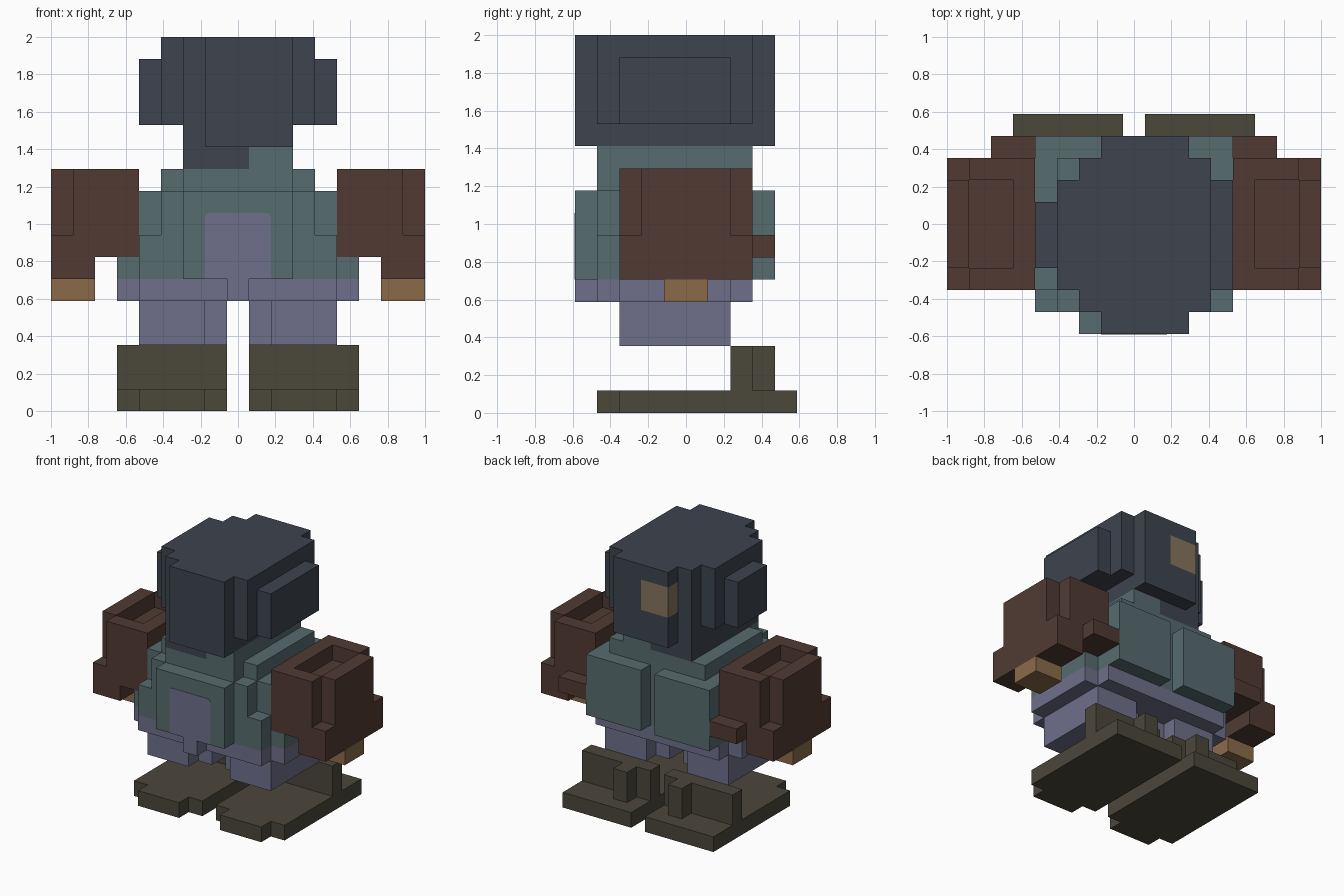
import bpy, bmesh
from mathutils import Vector

if "Cube" in bpy.data.objects:
    bpy.data.objects.remove(bpy.data.objects["Cube"])

U = 2 / 17                      # edge of one block
ORIGIN = Vector((-1, -5 * U, 0))


def material(name, rgb):
    m = bpy.data.materials.new(name)
    lin = [((c / 255 + 0.055) / 1.055) ** 2.4 for c in rgb]
    m.diffuse_color = (*lin, 1)
    m.use_nodes = True
    m.node_tree.nodes["Principled BSDF"].inputs["Base Color"].default_value = m.diffuse_color
    return m


NAVY = material("navy", (61, 67, 78))
TEAL = material("teal", (87, 108, 111))
PURPLE = material("dusty purple", (110, 111, 138))
BROWN = material("red brown", (81, 58, 51))
TAN = material("tan", (138, 107, 74))
OLIVE = material("dark olive", (75, 71, 59))
SAND = material("sand", (134, 116, 92))


def cells(box):
    i0, i1, j0, j1, k0, k1 = box
    return {(i, j, k) for i in range(i0, i1) for j in range(j0, j1) for k in range(k0, k1)}


def mirror(box):
    return (17 - box[1], 17 - box[0], *box[2:])


def build(name, boxes, mats, cut=(), rule=None):
    """Join block ranges (x0,x1,y0,y1,z0,z1) into one shell without inner faces."""
    solid = set().union(*[cells(b) for b in boxes])
    for b in cut:
        solid -= cells(b)
    bm = bmesh.new()
    verts = {}

    def vert(p):
        if p not in verts:
            verts[p] = bm.verts.new(ORIGIN + Vector(p) * U)
        return verts[p]

    for c in sorted(solid):
        for axis in range(3):
            for side in (0, 1):
                n = list(c)
                n[axis] += 2 * side - 1
                if tuple(n) in solid:
                    continue
                a, b = (axis + 1) % 3, (axis + 2) % 3
                ring = []
                for da, db in ((0, 0), (1, 0), (1, 1), (0, 1)):
                    p = list(c)
                    p[axis] += side
                    p[a] += da
                    p[b] += db
                    ring.append(vert(tuple(p)))
                f = bm.faces.new(ring if side else ring[::-1])
                if rule:
                    d = [0, 0, 0]
                    d[axis] = 2 * side - 1
                    f.material_index = rule(c, d)
    bmesh.ops.dissolve_limit(bm, angle_limit=0.01, verts=bm.verts[:], edges=bm.edges[:],
                             delimit={'MATERIAL'})
    bm.normal_update()
    me = bpy.data.meshes.new(name)
    bm.to_mesh(me)
    bm.free()
    for m in mats:
        me.materials.append(m)
    ob = bpy.data.objects.new(name, me)
    bpy.context.collection.objects.link(ob)
    return ob


# Head: stepped rounded block with ear pads and a patch on the back corner
build("head", [
    (7, 11, 0, 9, 12, 17), (6, 11, 1, 8, 12, 17),
    (6, 12, 1, 8, 13, 17), (5, 6, 2, 7, 13, 17),
], [NAVY, SAND],
    rule=lambda c, d: int(c[1] == 8 and c[0] in (7, 8) and c[2] in (14, 15)
                          and (d[1] > 0 or d[0] < 0)))
build("ear_pad_right", [(12, 13, 2, 7, 13, 16)], [NAVY])
build("ear_pad_left", [(4, 5, 3, 6, 13, 16)], [NAVY])

# Neck: two colours split left and right
build("neck", [(6, 11, 1, 8, 11, 12)], [TEAL, NAVY],
      rule=lambda c, d: int(c[0] < 9))

# Torso: chest, shoulders, front plate, two back plates, waist
build("torso", [
    (4, 13, 2, 8, 5, 10), (5, 12, 1, 8, 5, 10), (4, 13, 1, 2, 5, 8),
    (3, 14, 2, 7, 5, 7),
    (5, 12, 2, 8, 10, 11), (6, 11, 1, 2, 10, 11),
    (6, 11, 0, 1, 6, 10), (8, 9, 0, 1, 5, 6),
    (4, 8, 8, 9, 6, 10), (9, 13, 8, 9, 6, 10),
], [TEAL, PURPLE], rule=lambda c, d: int(c[2] < 6))

# Belly panel: thin plate with clipped upper corners
w, z0, z1, r = 1.5 * U, 6 * U, 9 * U, 0.022
outline = [(-w, z0), (w, z0), (w, z1 - r), (w - 0.3 * r, z1 - 0.3 * r), (w - r, z1),
           (r - w, z1), (0.3 * r - w, z1 - 0.3 * r), (-w, z1 - r)]
bm = bmesh.new()
panel = bm.faces.new([bm.verts.new((x, -5 * U, z)) for x, z in outline])
ext = bmesh.ops.extrude_face_region(bm, geom=[panel])
for v in ext["geom"]:
    if isinstance(v, bmesh.types.BMVert):
        v.co.y -= 0.003
bmesh.ops.recalc_face_normals(bm, faces=bm.faces[:])
me = bpy.data.meshes.new("belly_panel")
bm.to_mesh(me)
bm.free()
me.materials.append(PURPLE)
bpy.context.collection.objects.link(bpy.data.objects.new("belly_panel", me))

# Paired limbs, given for the left side and mirrored
limbs = {
    # sleeve with rear bump, hollow top and notched outer corners
    "arm": (BROWN, [(0, 4, 2, 8, 7, 11), (0, 2, 2, 8, 6, 7), (2, 4, 8, 9, 7, 8)],
            [(1, 3, 3, 7, 10, 11), (0, 1, 2, 3, 8, 11), (0, 1, 7, 8, 8, 11)]),
    "hand": (TAN, [(0, 2, 4, 6, 5, 6)], []),
    "leg": (PURPLE, [(4, 7, 2, 7, 3, 5), (7, 8, 3, 6, 3, 5)], []),
    # flat sole with heel wall and heel tab
    "boot": (OLIVE, [(3, 8, 2, 10, 0, 1), (4, 7, 1, 2, 0, 1),
                     (3, 8, 7, 8, 1, 3), (6, 7, 8, 9, 1, 3)], []),
}
for name, (mat, boxes, cut) in limbs.items():
    build(name + "_left", boxes, [mat], cut)
    build(name + "_right", [mirror(b) for b in boxes], [mat], [mirror(b) for b in cut])
